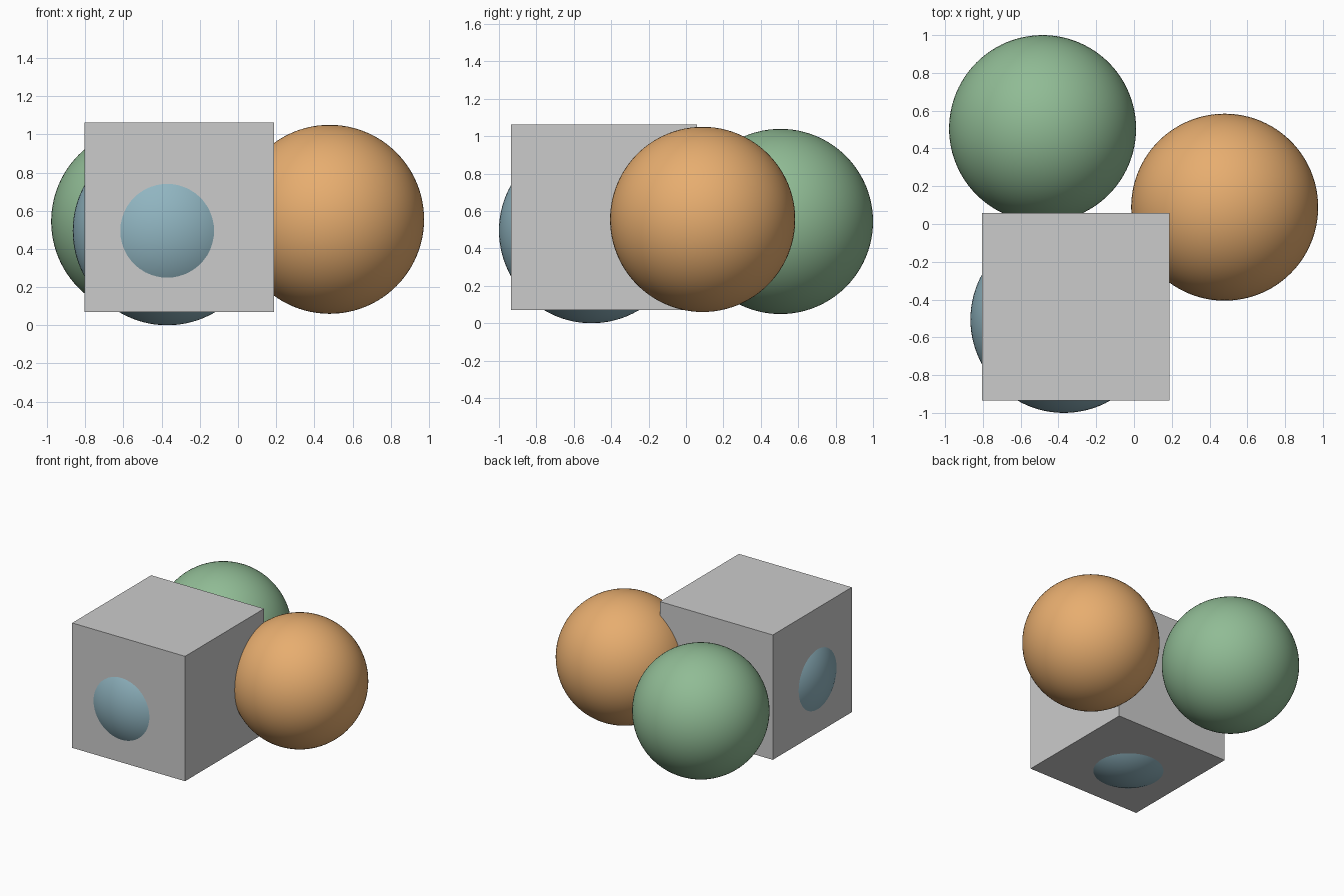
import bpy

if "Cube" in bpy.data.objects:
    bpy.data.objects.remove(bpy.data.objects["Cube"])


def paint(obj, name, color):
    mat = bpy.data.materials.new(name)
    mat.diffuse_color = (*color, 1)
    mat.use_nodes = True
    mat.node_tree.nodes["Principled BSDF"].inputs["Base Color"].default_value = mat.diffuse_color
    obj.data.materials.append(mat)


def ball(name, center, color, radius=0.495):
    bpy.ops.mesh.primitive_uv_sphere_add(segments=96, ring_count=48,
                                         radius=radius, location=center)
    obj = bpy.context.object
    obj.name = name
    bpy.ops.object.shade_smooth()
    paint(obj, name + "_paint", color)


# Grey block
bpy.ops.mesh.primitive_cube_add(size=0.993, location=(-0.308, -0.438, 0.566))
bpy.context.object.name = "block"

# Three equal balls; the blue one pokes through the block's faces
ball("orange_ball", (0.48, 0.089, 0.555), (0.80, 0.42, 0.16))
ball("green_ball", (-0.484, 0.505, 0.544), (0.28, 0.50, 0.30))
ball("blue_ball", (-0.371, -0.505, 0.495), (0.28, 0.46, 0.53))
